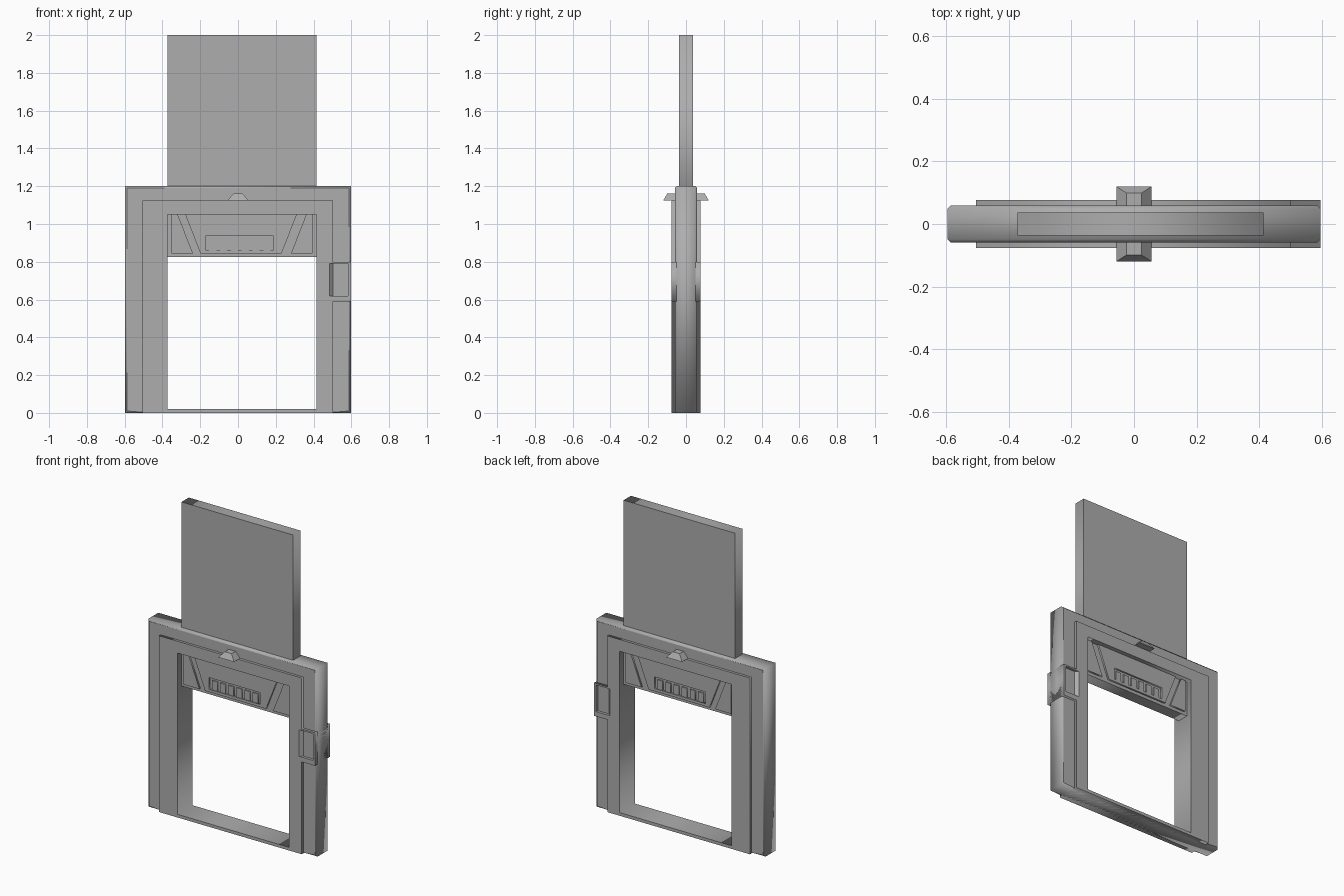
import bpy
import bmesh

if "Cube" in bpy.data.objects:
    bpy.data.objects.remove(bpy.data.objects["Cube"])

GREY = (0.42, 0.42, 0.42, 1)
metal = bpy.data.materials.new("grey metal")
metal.use_nodes = True
metal.diffuse_color = GREY
metal.node_tree.nodes["Principled BSDF"].inputs["Base Color"].default_value = GREY


def add(name, mesh):
    obj = bpy.data.objects.new(name, mesh)
    mesh.materials.clear()
    mesh.materials.append(metal)
    bpy.context.collection.objects.link(obj)
    return obj


def rect(x0, x1, z0, z1):
    return [(x0, z0), (x1, z0), (x1, z1), (x0, z1)]


def slab(name, outlines, depth, y=0, chamfer=0):
    """Front-view outlines (the first solid, the rest holes) made 2*depth thick."""
    curve = bpy.data.curves.new(name, "CURVE")
    curve.dimensions = "2D"
    curve.fill_mode = "BOTH"
    curve.extrude = depth - chamfer
    curve.bevel_depth = chamfer
    curve.bevel_resolution = 0
    curve.offset = -chamfer
    for points in outlines:
        spline = curve.splines.new("POLY")
        spline.points.add(len(points) - 1)
        for p, (x, z) in zip(spline.points, points):
            p.co = (x, z, 0, 1)
        spline.use_cyclic_u = True
    temp = bpy.data.objects.new(name, curve)
    bpy.context.collection.objects.link(temp)
    graph = bpy.context.evaluated_depsgraph_get()
    mesh = bpy.data.meshes.new_from_object(temp.evaluated_get(graph))
    bpy.data.objects.remove(temp)
    bm = bmesh.new()
    bm.from_mesh(mesh)
    bmesh.ops.remove_doubles(bm, verts=bm.verts, dist=0.0001)
    for v in bm.verts:
        v.co = (v.co.x, y - v.co.z, v.co.y)
    bmesh.ops.recalc_face_normals(bm, faces=bm.faces)
    bm.to_mesh(mesh)
    bm.free()
    return add(name, mesh)


def loft(name, ring_a, ring_b):
    """Solid between two four-point rings."""
    bm = bmesh.new()
    a = [bm.verts.new(p) for p in ring_a]
    b = [bm.verts.new(p) for p in ring_b]
    bm.faces.new(a)
    bm.faces.new(b)
    for i in range(4):
        j = (i + 1) % 4
        bm.faces.new((a[i], a[j], b[j], b[i]))
    bmesh.ops.recalc_face_normals(bm, faces=bm.faces)
    mesh = bpy.data.meshes.new(name)
    bm.to_mesh(mesh)
    bm.free()
    return add(name, mesh)


LEFT, RIGHT, SILL, LINTEL = -0.373, 0.415, 0.02, 1.05
opening = rect(LEFT, RIGHT, SILL, LINTEL)

# Outer frame with chamfered rim; its hole is hidden inside the trim
slab("outer_frame", [rect(-0.597, 0.597, 0, 1.2), rect(-0.45, 0.45, 0.01, 1.09)],
     0.059, chamfer=0.01)

# Thicker inner trim with the control box bulging out on one side
trim_outline = [(-0.505, 0), (0.503, 0), (0.503, 0.59), (0.597, 0.59), (0.597, 0.8),
                (0.503, 0.8), (0.503, 1.125), (-0.505, 1.125)]
trim = slab("inner_trim", [trim_outline, opening], 0.076)

# Control recess on both faces, with a sloped inner side
for side in (-1, 1):
    rings = []
    for x0, y in ((0.483, 0.078), (0.507, 0.055)):
        rings.append([(x, side * y, z) for x, z in rect(x0, 0.582, 0.62, 0.79)])
    cutter = loft("recess_cutter", *rings)
    cutter.hide_render = True
    mod = trim.modifiers.new("recess", "BOOLEAN")
    mod.object = cutter
    mod.operation = "DIFFERENCE"
    mod.solver = "EXACT"
    bpy.context.view_layer.objects.active = trim
    bpy.ops.object.modifier_apply(modifier=mod.name)
    bpy.data.objects.remove(cutter)

# Raised sliding door
slab("sliding_door", [rect(LEFT, RIGHT, 0.825, 2)], 0.037)

# Plates on the door's lower edge, alike on both faces
MID = (LEFT + RIGHT) / 2
LOW = 0.845
for side, label in ((-1, "front"), (1, "back")):
    y = side * 0.042
    centre = [(MID - 0.22, LOW), (MID + 0.21, LOW), (MID + 0.29, LINTEL), (MID - 0.3, LINTEL)]
    vent = rect(-0.172, 0.188, 0.862, 0.937)
    slab(label + "_door_plate", [centre, vent], 0.006, y)
    for s, hand in ((-1, "right"), (1, "left")):
        corner = [(MID + s * 0.373, LOW), (MID + s * 0.26, LOW),
                  (MID + s * 0.34, LINTEL), (MID + s * 0.373, LINTEL)]
        slab(label + "_corner_plate_" + hand, [corner], 0.006, y)
    # Vent blocks
    for i in range(6):
        x = -0.153 + i * 0.0575
        slab(f"{label}_vent_block_{i + 1}", [rect(x, x + 0.038, 0.862, 0.922)], 0.005, side * 0.039)
    # Lamp above the opening
    base, top = [
        [(-w, side * 0.05, z), (w, side * 0.05, z), (w, side * y1, z), (-w, side * y1, z)]
        for w, y1, z in ((0.056, 0.12, 1.125), (0.024, 0.099, 1.161))]
    loft(label + "_lamp", base, top)
